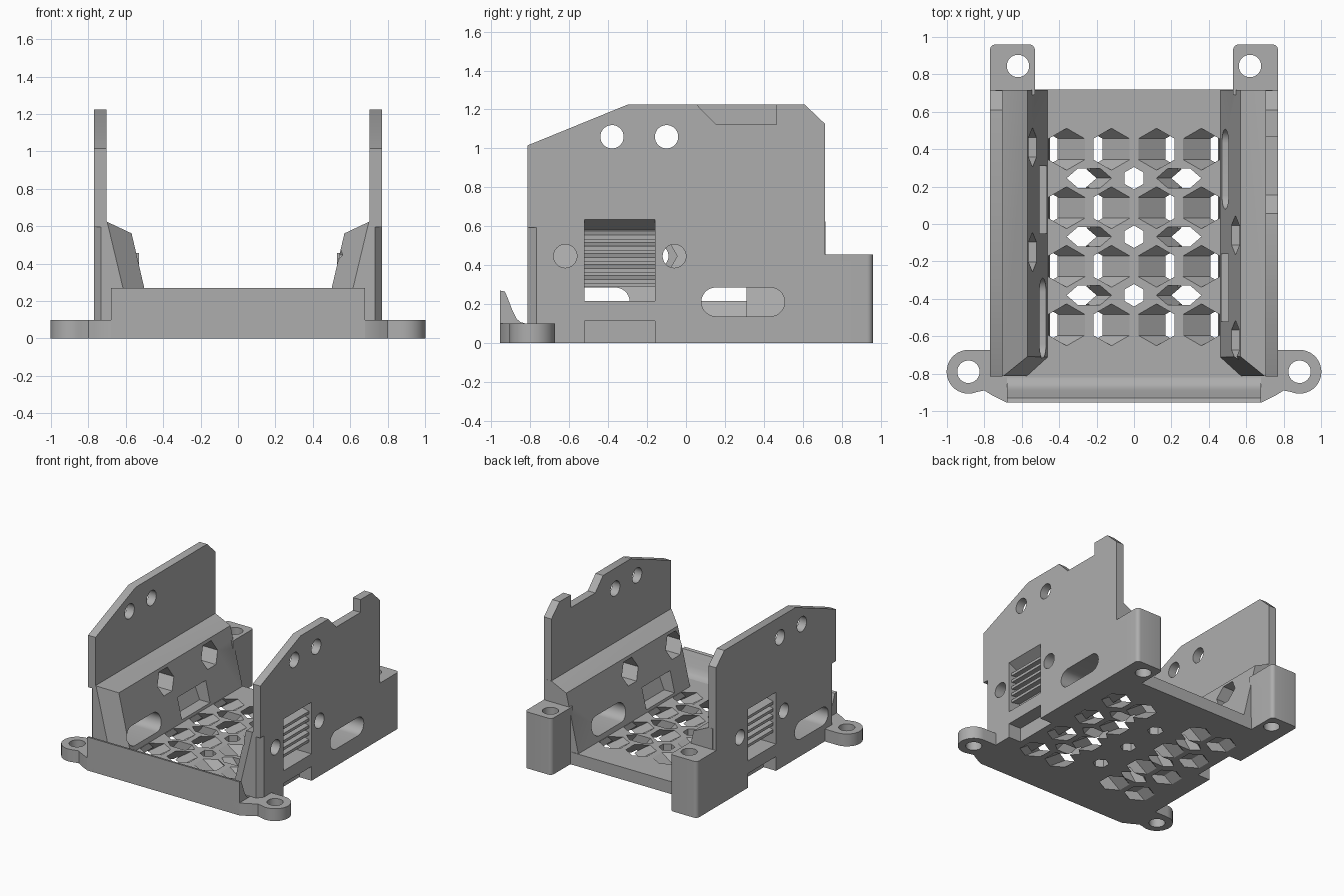
import bpy
import bmesh
from math import cos, sin, pi

if "Cube" in bpy.data.objects:
    bpy.data.objects.remove(bpy.data.objects["Cube"])

grey = bpy.data.materials.new("plain_grey")
grey.use_nodes = True
grey.diffuse_color = (0.42, 0.42, 0.42, 1)
grey.node_tree.nodes["Principled BSDF"].inputs["Base Color"].default_value = (0.42, 0.42, 0.42, 1)


def prism(name, points, axis, start, end, shift=0):
    """Extrude a 2D outline along an axis; shift leans the far end sideways."""
    bm = bmesh.new()
    rings = []
    for t, lean in ((start, 0), (end, shift)):
        ring = []
        for u, v in points:
            u += lean
            co = {"x": (t, u, v), "y": (u, t, v), "z": (u, v, t)}[axis]
            ring.append(bm.verts.new(co))
        rings.append(ring)
    low, high = rings
    bm.faces.new(low)
    bm.faces.new(high)
    for i in range(len(low)):
        j = (i + 1) % len(low)
        bm.faces.new((low[i], low[j], high[j], high[i]))
    bmesh.ops.recalc_face_normals(bm, faces=bm.faces)
    mesh = bpy.data.meshes.new(name)
    bm.to_mesh(mesh)
    bm.free()
    mesh.materials.append(grey)
    obj = bpy.data.objects.new(name, mesh)
    bpy.context.collection.objects.link(obj)
    return obj


def ring(u, v, r, n=32, turn=0.0, stretch=1.0):
    return [(u + r * stretch * cos(turn + 2 * pi * i / n),
             v + r * sin(turn + 2 * pi * i / n)) for i in range(n)]


def rect(u0, v0, u1, v1):
    return [(u0, v0), (u1, v0), (u1, v1), (u0, v1)]


def rounded(corners, n=6):
    """Outline through arcs given as (u, v, radius, start angle, end angle)."""
    return [(u + r * cos(a + (b - a) * i / n), v + r * sin(a + (b - a) * i / n))
            for u, v, r, a, b in corners for i in range(n + 1)]


def combine(obj, others, operation):
    """Apply booleans and remove the helper solids."""
    bpy.context.view_layer.objects.active = obj
    for other in others:
        mod = obj.modifiers.new(operation, "BOOLEAN")
        mod.operation = operation
        mod.solver = "EXACT"
        mod.object = other
        bpy.ops.object.modifier_apply(modifier=mod.name)
        bpy.data.objects.remove(other)


def smooth(obj):
    bpy.ops.object.select_all(action="DESELECT")
    obj.select_set(True)
    bpy.context.view_layer.objects.active = obj
    bpy.ops.object.shade_smooth_by_angle(angle=0.5)


def along(s, y):
    """Side details are turned half way round from one wall to the other."""
    return y if s > 0 else -0.21 - y


VENT = (-0.52, -0.16)


def foot_notch(s):
    y0, y1 = sorted(along(s, y) for y in VENT)
    return prism("cutter", rect(y0, -0.05, y1, 0.115), "x", s * 0.66, s * 0.9)


# Floor with a leaning honeycomb
floor = prism("floor", rect(-0.72, -0.9, 0.72, 0.72), "z", 0, 0.1)
cuts = [foot_notch(1), foot_notch(-1)]
top, bottom, lean = 0.1001, -0.0001, 0.145
for row in range(4):
    y = 0.4 - row * 0.313
    for x in (-0.36, -0.12, 0.12, 0.36):
        side = 1 if x > 0 else -1
        cuts.append(prism("cutter", ring(x, y, 0.112, 6, pi / 2), "z",
                          top, bottom, side * lean))
    if row < 3:
        y -= 0.155
        cuts.append(prism("cutter", ring(0, y, 0.06, 6, pi / 2), "z", top, bottom))
        for side in (-1, 1):
            cuts.append(prism("cutter", ring(side * 0.24, y, 0.06, 6, 0, 2), "z",
                              top, bottom, side * 0.08))
combine(floor, cuts, "DIFFERENCE")

# Front lip with a concave inner foot
lip_profile = [(-0.955, 0), (-0.955, 0.27), (-0.93, 0.265), (-0.915, 0.23), (-0.89, 0.165),
               (-0.87, 0.125), (-0.85, 0.108), (-0.82, 0.1), (-0.82, 0)]
lip = prism("front_lip", lip_profile, "x", -0.68, 0.68)
smooth(lip)

for s, label in ((1, "left"), (-1, "right")):
    # Mounting ear
    outline = rounded([(0.885, -0.79, 0.117, pi / 2, -pi * 0.62)], 20)
    outline += [(0.80, -0.89), (0.76, -0.915), (0.68, -0.955), (0.6, -0.955), (0.6, -0.673)]
    ear = prism(label + "_ear", [(s * x, y) for x, y in outline], "z", 0, 0.1)
    combine(ear, [prism("cutter", ring(s * 0.885, -0.79, 0.06), "z", -0.1, 0.2)], "DIFFERENCE")
    smooth(ear)

    # Tall side wall, sloping duct face and rear post
    wall = prism(label + "_wall",
                 [(-0.815, 0), (-0.815, 1.015), (-0.3, 1.225), (0.61, 1.225),
                  (0.715, 1.125), (0.715, 0.4), (0.8, 0.4), (0.8, 0)],
                 "x", s * 0.703, s * 0.77)
    duct = prism("duct", [(s * x, z) for x, z in
                          [(0.74, 0.05), (0.45, 0.05), (0.569, 0.562), (0.703, 0.625), (0.74, 0.625)]],
                 "y", -0.814, 0.716)
    post_outline = rounded([(0.74, 0.93, 0.03, 0, pi / 2), (0.56, 0.93, 0.03, pi / 2, pi)])
    post_outline += [(0.53, 0.69), (0.77, 0.69)]
    post = prism("post", [(s * x, y) for x, y in post_outline], "z", 0, 0.456)
    # Front inner corner of the duct, cut parallel to its slope
    corner = [(s * x, y) for x, y in [(0.35, -0.61), (0.68, -0.91), (0.35, -0.91)]]
    combine(duct, [prism("cutter", corner, "z", 0.1, 0.64, s * 0.129)], "DIFFERENCE")
    combine(wall, [duct, post], "UNION")

    cuts = [foot_notch(s),
            prism("cutter", ring(s * 0.62, 0.845, 0.06), "z", -0.1, 0.6)]
    # Outer front edge bevel
    cuts.append(prism("cutter", [(s * x, y) for x, y in
                                 [(0.72, -0.83), (0.8, -0.83), (0.8, -0.73)]], "z", 0.1, 0.595))
    # Upper round holes
    for y in (-0.38, -0.1):
        cuts.append(prism("cutter", ring(y, 1.06, 0.06), "x", s * 0.6, s * 0.9))
    # Bolt holes with six-sided pockets on the inside
    for y in (-0.62, -0.06):
        cuts.append(prism("cutter", ring(along(s, y), 0.447, 0.06), "x", s * 0.5, s * 0.9))
        cuts.append(prism("cutter", ring(along(s, y), 0.447, 0.105, 6), "x", s * 0.3, s * 0.68))
    # Long round-ended opening
    mid, r = along(s, 0.293), 0.074
    slot = rounded([(mid + 0.14, 0.212, r, -pi / 2, pi / 2),
                    (mid - 0.14, 0.212, r, pi / 2, pi * 1.5)], 14)
    cuts.append(prism("cutter", slot, "x", s * 0.3, s * 0.9))
    # Louvred vent: a toothed pocket that opens to the inside at its foot
    vent = [(0.3, 0.29), (0.3, 0.12), (0.56, 0.12), (0.6, 0.217), (0.9, 0.217),
            (0.9, 0.635), (0.77, 0.635), (0.67, 0.58)]
    for i in range(5):
        z = 0.575 - i * 0.057
        vent += [(0.67, z), (0.745, z - 0.02), (0.745, z - 0.042), (0.67, z - 0.03)]
    vent.append((0.67, 0.29))
    y0, y1 = (along(s, y) for y in VENT)
    cuts.append(prism("cutter", [(s * x, z) for x, z in vent], "y", y0, y1))
    # Notch in the top edge of one wall only
    if s > 0:
        cuts.append(prism("cutter", [(0.05, 1.23), (0.155, 1.122), (0.465, 1.122),
                                     (0.465, 1.3), (0.05, 1.3)], "x", 0.6, 0.9))
    combine(wall, cuts, "DIFFERENCE")
    smooth(wall)
